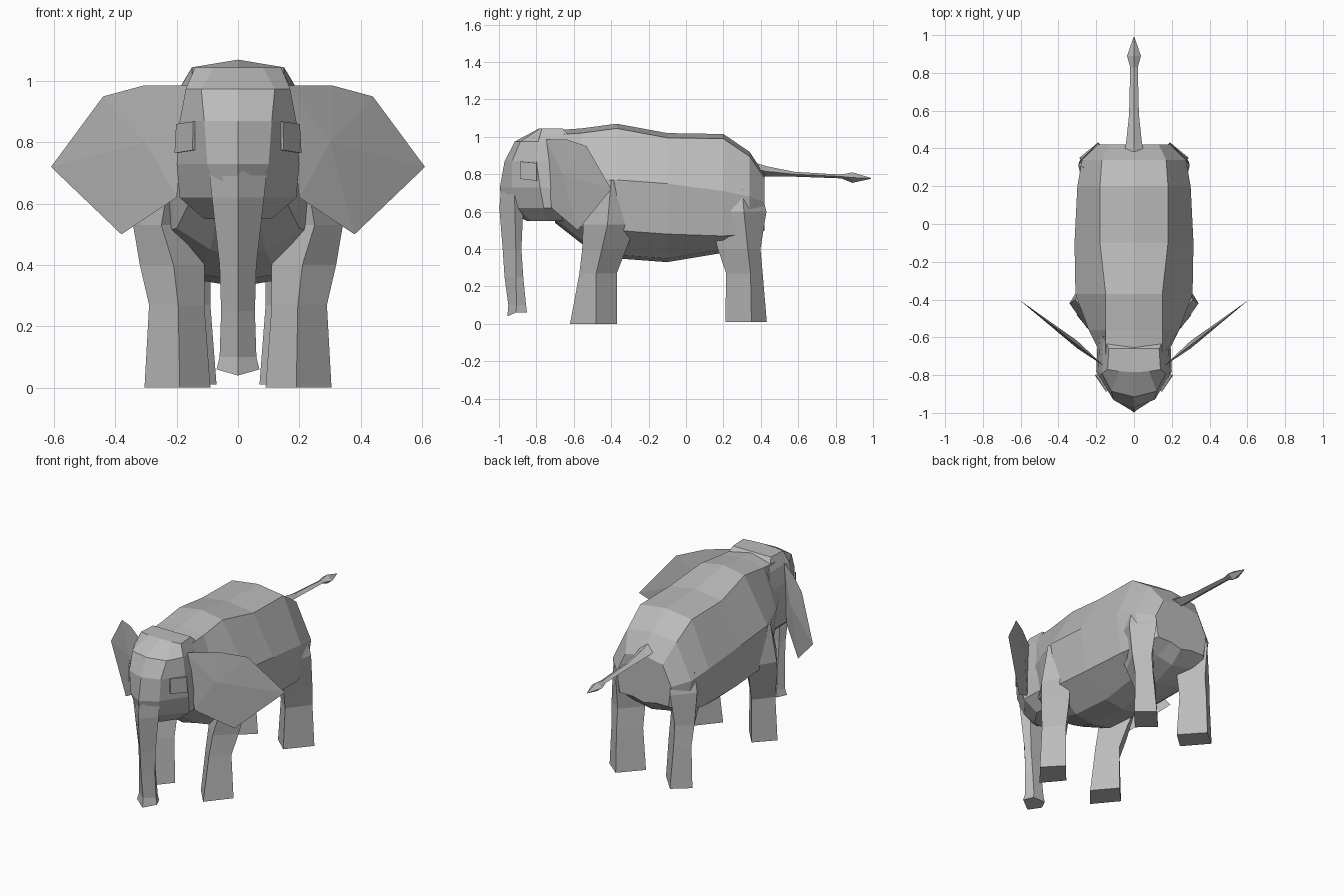
import bpy, bmesh
from mathutils import Vector

grey = bpy.data.materials.new("elephant_grey")
grey.diffuse_color = (0.5, 0.5, 0.5, 1)


def make_object(name, bm):
    bmesh.ops.remove_doubles(bm, verts=bm.verts, dist=0.0005)
    bmesh.ops.recalc_face_normals(bm, faces=bm.faces)
    mesh = bpy.data.meshes.new(name)
    bm.to_mesh(mesh)
    bm.free()
    mesh.materials.append(grey)
    obj = bpy.data.objects.new(name, mesh)
    bpy.context.collection.objects.link(obj)
    return obj


def loft(name, rings):
    """Skin a list of closed rings and cap both ends."""
    bm = bmesh.new()
    loops = [[bm.verts.new(p) for p in ring] for ring in rings]
    for a, b in zip(loops, loops[1:]):
        for i in range(len(a)):
            j = (i + 1) % len(a)
            bm.faces.new((a[i], a[j], b[j], b[i]))
    bm.faces.new(loops[0])
    bm.faces.new(loops[-1])
    return make_object(name, bm)


def both_halves(half):
    """Close a half ring that starts and ends on the centre plane."""
    return half + [(-x, y, z) for x, y, z in reversed(half[1:-1])]


def pair(name, build):
    """Build a part on each side."""
    for side, s in (("right", 1), ("left", -1)):
        build(side + "_" + name, s)


# Body: y, top z, back half width, side half width, side z, low half width, low z, belly z
body = [
    (-0.70, 1.035, 0.15, 0.17, 0.80, 0.15, 0.62, 0.54),
    (-0.56, 1.045, 0.15, 0.24, 0.78, 0.20, 0.52, 0.43),
    (-0.37, 1.07, 0.15, 0.31, 0.77, 0.28, 0.50, 0.35),
    (-0.10, 1.02, 0.18, 0.315, 0.75, 0.28, 0.48, 0.33),
    (0.20, 1.015, 0.18, 0.30, 0.71, 0.27, 0.47, 0.38),
    (0.34, 0.92, 0.17, 0.275, 0.68, 0.24, 0.48, 0.43),
    (0.42, 0.80, 0.13, 0.19, 0.65, 0.17, 0.52, 0.50),
]
loft("body", [both_halves([
    (0, y, top), (bw, y, top - 0.025), (sw, y, sz), (lw, y, lz),
    (lw * 0.45, y, bz + 0.02), (0, y, bz)])
    for y, top, bw, sw, sz, lw, lz, bz in body])

# Head: z, front y, brow x, brow y, cheek x, cheek y, back y
head = [
    (1.045, -0.785, 0.08, -0.78, 0.14, -0.77, -0.66),
    (0.975, -0.915, 0.12, -0.885, 0.17, -0.79, -0.60),
    (0.87, -0.97, 0.11, -0.93, 0.19, -0.80, -0.58),
    (0.73, -0.995, 0.10, -0.93, 0.20, -0.78, -0.56),
    (0.62, -0.985, 0.07, -0.90, 0.19, -0.76, -0.57),
    (0.55, -0.85, 0.05, -0.83, 0.11, -0.74, -0.62),
]
loft("head", [both_halves([
    (0, f, z), (bx, by, z), (cx, cy, z), (cx * 0.95, b, z), (0, b, z)])
    for z, f, bx, by, cx, cy, b in head])

# Trunk: z, front y, side x, side y, back y
trunk = [
    (0.76, -0.985, 0.10, -0.92, -0.84),
    (0.62, -0.998, 0.085, -0.915, -0.87),
    (0.40, -0.98, 0.06, -0.91, -0.88),
    (0.25, -0.97, 0.055, -0.91, -0.87),
    (0.10, -0.95, 0.06, -0.905, -0.855),
    (0.06, -0.96, 0.07, -0.91, -0.85),
]
rings = [both_halves([(0, f, z), (sx, sy, z), (sx * 0.6, b, z), (0, b, z)])
         for z, f, sx, sy, b in trunk]
rings[-1][0] = (0, -0.955, 0.04)
loft("trunk", rings)

# Tail with a wider tuft: y, z, half width, half height
tail = [(0.36, 0.83, 0.055, 0.035), (0.43, 0.815, 0.042, 0.028),
        (0.58, 0.80, 0.026, 0.013), (0.83, 0.788, 0.02, 0.01),
        (0.89, 0.782, 0.037, 0.028), (0.99, 0.778, 0.002, 0.002)]
loft("tail", [[(w, y, z), (0, y, z + h), (-w, y, z), (0, y, z - h)]
              for y, z, w, h in tail])

# Legs: z, then front, outer, back and inner corner as x, y
front_leg = [
    (0.0, (0.19, -0.62), (0.305, -0.48), (0.20, -0.37), (0.09, -0.50)),
    (0.27, (0.195, -0.57), (0.29, -0.48), (0.20, -0.37), (0.11, -0.48)),
    (0.40, (0.21, -0.555), (0.32, -0.45), (0.22, -0.32), (0.11, -0.45)),
    (0.53, (0.25, -0.55), (0.342, -0.42), (0.25, -0.27), (0.12, -0.42)),
    (0.77, (0.21, -0.53), (0.312, -0.40), (0.24, -0.28), (0.15, -0.40)),
]
hind_leg = [
    (0.01, (0.17, 0.21), (0.29, 0.35), (0.19, 0.432), (0.07, 0.30)),
    (0.27, (0.18, 0.215), (0.28, 0.345), (0.20, 0.41), (0.09, 0.30)),
    (0.40, (0.20, 0.17), (0.29, 0.33), (0.20, 0.398), (0.09, 0.28)),
    (0.60, (0.25, 0.12), (0.295, 0.31), (0.19, 0.43), (0.08, 0.28)),
    (0.72, (0.22, 0.14), (0.27, 0.30), (0.17, 0.40), (0.10, 0.28)),
]
for leg_name, leg in (("front_leg", front_leg), ("hind_leg", hind_leg)):
    pair(leg_name, lambda n, s: loft(
        n, [[(s * x, y, row[0]) for x, y in row[1:]] for row in leg]))

# Ears: outline as x, z on a slanted plane, thick at the root and sharp at the rim
outline = [(0.16, 0.985), (0.31, 0.985), (0.44, 0.95), (0.61, 0.72),
           (0.38, 0.50), (0.20, 0.62)]


def ear(name, s):
    bm = bmesh.new()
    rim = [bm.verts.new((s * x, -0.735 + (x - 0.18) * 0.78, z)) for x, z in outline]
    for offset in (-0.018, 0.022):
        hub = bm.verts.new((s * 0.30, -0.641 + offset, 0.80))
        for i in range(len(rim)):
            bm.faces.new((rim[i], rim[(i + 1) % len(rim)], hub))
    make_object(name, bm)


pair("ear", ear)


# Eyes: thin square plates on the temples
def eye(name, s):
    corners = [(0.148, -0.888, 0.775), (0.207, -0.80, 0.765),
               (0.202, -0.80, 0.86), (0.147, -0.888, 0.868)]
    out = Vector((0.007, -0.004, 0))
    loft(name, [[(s * p.x, p.y, p.z) for p in
                 (Vector(c) + out * k for c in corners)] for k in (-1, 0)])


pair("eye", eye)
